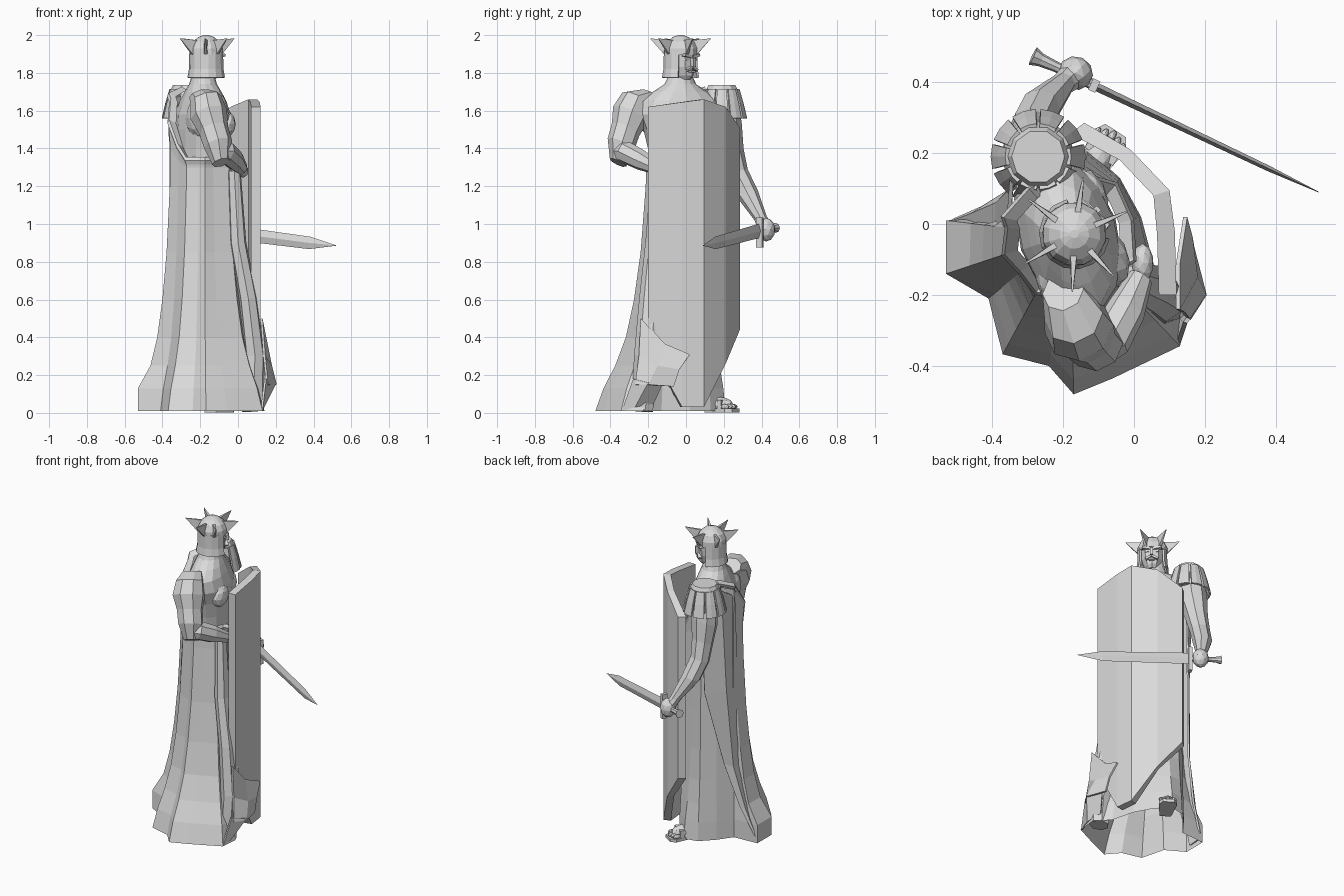
import bpy, bmesh
from math import cos, sin, radians, atan2
from mathutils import Vector, Matrix

if "Cube" in bpy.data.objects:
    bpy.data.objects.remove(bpy.data.objects["Cube"], do_unlink=True)

stone = bpy.data.materials.new("pale_stone")
stone.use_nodes = True
stone.diffuse_color = (.7, .7, .7, 1)
stone.node_tree.nodes["Principled BSDF"].inputs["Base Color"].default_value = (.7, .7, .7, 1)


def finish(name, bm):
    """Turn a bmesh into a flat shaded stone object."""
    bmesh.ops.recalc_face_normals(bm, faces=bm.faces)
    mesh = bpy.data.meshes.new(name)
    bm.to_mesh(mesh)
    bm.free()
    mesh.materials.append(stone)
    obj = bpy.data.objects.new(name, mesh)
    bpy.context.collection.objects.link(obj)
    return obj


def loft(name, rings, closed=True, cap=True):
    """Skin a sequence of equally long point rings."""
    bm = bmesh.new()
    rows = [[bm.verts.new(p) for p in ring] for ring in rings]
    count = len(rows[0])
    for low, high in zip(rows, rows[1:]):
        for i in range(count if closed else count - 1):
            j = (i + 1) % count
            bm.faces.new((low[i], low[j], high[j], high[i]))
    if cap and closed:
        bm.faces.new(rows[0])
        bm.faces.new(rows[-1])
    return finish(name, bm)


def sheet(name, rows, thickness=.012):
    """Cloth panel given a little thickness."""
    obj = loft(name, rows, closed=False)
    mod = obj.modifiers.new("thickness", "SOLIDIFY")
    mod.thickness = thickness
    return obj


def tube(name, stations, sides=8, ref=(1, 0, 0)):
    """Limb along stations of (x, y, z, radius[, second radius])."""
    along = Vector(stations[-1][:3]) - Vector(stations[0][:3])
    u = along.cross(Vector(ref)).normalized()
    v = u.cross(along).normalized()
    rings = []
    for s in stations:
        angles = [radians(360 * i / sides) for i in range(sides)]
        rings.append([Vector(s[:3]) + u * s[3] * cos(a) + v * s[-1] * sin(a) for a in angles])
    return loft(name, rings)


def oval(center, z, depth, width, turn, sides=12, start=0, sweep=360):
    """Horizontal ellipse or arc, turned about the vertical."""
    steps = sides if sweep == 360 else sides - 1
    spin = Matrix.Rotation(radians(turn), 3, "Z")
    ring = []
    for i in range(sides):
        a = radians(start + sweep * i / steps)
        ring.append(spin @ Vector((depth * cos(a), width * sin(a), 0)) + Vector((*center, z)))
    return ring


def block(name, center, size, turn=0, roll=0, round_shape=False):
    """Scaled cube or faceted ball."""
    bm = bmesh.new()
    m = (Matrix.Translation(center) @ Matrix.Rotation(radians(turn), 4, "Z")
         @ Matrix.Rotation(radians(roll), 4, "X") @ Matrix.Diagonal((*size, 1)))
    if round_shape:
        bmesh.ops.create_icosphere(bm, subdivisions=2, radius=.5, matrix=m)
    else:
        bmesh.ops.create_cube(bm, size=1, matrix=m)
    return finish(name, bm)


# Torso and neck
trunk = [(1.1, .13, .16), (1.3, .13, .16), (1.4, .135, .175), (1.5, .14, .2), (1.58, .135, .23),
         (1.65, .11, .22), (1.7, .09, .15), (1.74, .073, .085), (1.78, .062, .066), (1.85, .055, .06)]
loft("torso", [oval((-.185, -.03), z, d, w, 18, 14) for z, d, w in trunk])
for side in (-1, 1):
    block("chest_muscle", (-.1 - side * .03, -.01 + side * .085, 1.53), (.11, .17, .15), 18, 0, True)
    block("shoulder_blade", (-.24 - side * .03, -.05 + side * .11, 1.56), (.13, .19, .22), 18, 0, True)

# Bent right arm behind the shield
tube("right_upper_arm", [(-.2, -.19, 1.685, .06), (-.17, -.26, 1.66, .085), (-.155, -.295, 1.58, .1),
                         (-.13, -.32, 1.5, .08), (-.105, -.345, 1.42, .077), (-.09, -.36, 1.325, .048)])
tube("right_forearm", [(-.115, -.375, 1.39, .045), (-.07, -.33, 1.385, .06), (-.02, -.24, 1.34, .055),
                       (.02, -.15, 1.295, .035)], ref=(0, 0, 1))
block("right_hand", (.025, -.11, 1.28), (.06, .11, .07), 0, 0, True)

# Lowered left arm holding the sword
tube("left_arm", [(-.28, .2, 1.65, .08), (-.285, .215, 1.5, .085), (-.29, .24, 1.38, .068),
                  (-.292, .27, 1.27, .06), (-.265, .325, 1.16, .058), (-.2, .395, 1.03, .034),
                  (-.17, .42, .98, .04)])
block("left_hand", (-.165, .425, .97), (.1, .095, .125), -25, 0, True)

# Pauldron with hanging strips
loft("pauldron_cap", [oval((-.27, .19), z, r, r, 0, 10) for z, r in
                      ((1.58, .09), (1.66, .105), (1.7, .092), (1.735, .075))])
for i in range(10):
    a = 36 * i
    rows = [oval((-.27, .19), z, r, r, a, 3, -15, 30) for z, r in ((1.715, .093), (1.64, .115), (1.56, .134))]
    sheet("pauldron_strip", rows)

# Sword
tube("sword_blade", [(-.12, .393, .965, .012, .038), (.38, .156, .9, .008, .033), (.52, .09, .886, .001)],
     4, (0, 0, 1))
block("sword_guard", (-.112, .39, .955), (.022, .035, .16), -25)
tube("sword_grip", [(-.11, .39, .96, .015), (-.22, .443, .973, .015), (-.262, .462, .978, .019),
                    (-.285, .473, .98, .027)], 8, (0, 0, 1))

# Head, helmet and face
HEAD, FACE = (-.168, -.028), 47
loft("head", [oval((-.163, -.022), z, d, w, FACE, 10) for z, d, w in
              ((1.765, .055, .03), (1.785, .072, .045), (1.83, .074, .066), (1.9, .078, .072), (1.95, .06, .06))])
sheet("helmet_neck_guard", [oval(HEAD, z, r, r, FACE, 11, 55, 250) for z, r in
                            ((1.775, .1), (1.82, .092), (1.91, .09))])
loft("helmet_dome", [oval(HEAD, z, r, r, FACE, 12) for z, r in
                     ((1.895, .091), (1.93, .09), (1.965, .074), (1.99, .042), (2.0, .012))])


def on_head(out, across, z):
    return Matrix.Rotation(radians(FACE), 3, "Z") @ Vector((out, across, 0)) + Vector((*HEAD, z))


block("nose", on_head(.086, 0, 1.857), (.03, .018, .045), FACE)
block("mouth", on_head(.081, 0, 1.808), (.018, .035, .01), FACE)
for side in (-1, 1):
    block("brow", on_head(.075, side * .032, 1.89), (.026, .05, .014), FACE, side * 12)
    block("eye", on_head(.069, side * .03, 1.87), (.018, .024, .01), FACE)
    block("moustache", on_head(.08, side * .02, 1.823), (.022, .04, .013), FACE, -side * 30)

# Radiating helmet spikes
for angle in (81, 23, -47, -92, -149, 143):
    d = Vector((cos(radians(angle)), sin(radians(angle)), 0))
    n = Vector((-d.y, d.x, 0)) * .009
    c = Vector((*HEAD, 0))
    low, top, tip = c + d * .085, c + d * .055, c + d * .163
    low.z, top.z, tip.z = 1.895, 1.972, 1.983
    loft("helmet_spike", [[p - n * k for p, k in ((low, 1), (top, 1), (tip, .2))],
                          [p + n * k for p, k in ((low, 1), (top, 1), (tip, .2))]])

# Curved shield: outer edge, inner edge, top and bottom heights
shield = [(.12, -.2, .07, -.2, 1.62, .35), (.115, -.02, .065, -.03, 1.645, .03), (.1, .095, .055, .08, 1.66, .03),
          (-.01, .21, -.04, .18, 1.62, .26), (-.14, .285, -.18, .255, 1.51, .44)]
loft("shield", [[(a, b, lo), (a, b, hi), (c, d, hi), (c, d, lo)] for a, b, c, d, hi, lo in shield])

# Robe: a waist ellipse blending into a flared, pointed hem
hem = [(.13, -.344), (-.06, -.435), (-.17, -.48), (-.24, -.4), (-.37, -.367), (-.41, -.21), (-.53, -.14),
       (-.53, .01), (-.365, .02), (-.3, .11), (-.22, .19), (-.13, .21), (-.04, .13), (.02, .02),
       (.06, -.13), (.14, -.225)]
CX, CY = -.18, -.03


def robe_ring(z, flare, drape=0, swell=0):
    ring = []
    for i, (hx, hy) in enumerate(hem):
        a = atan2(hy - CY, hx - CX)
        fold = 1 + .045 * (-1) ** i
        x, y = CX + (.18 + swell) * fold * cos(a), CY + (.173 + swell) * fold * sin(a)
        lift = drape * max(0, .65 * sin(a) - .75 * cos(a))
        spread = 1 if hx < -.5 and z < .2 else flare  # the trailing corner falls straight
        ring.append((x + (hx - x) * spread, y + (hy - y) * spread, z + lift))
    return ring


loft("robe", [robe_ring(.01, 1), robe_ring(.13, .84), robe_ring(.25, .61), robe_ring(.4, .4),
              robe_ring(.6, .24), robe_ring(.85, .11), robe_ring(1.2, .01),
              robe_ring(1.3, 0, .18), robe_ring(1.33, 0, .36, .005)], cap=False)

# Diagonal rolled edge along the top of the robe
edge = robe_ring(1.335, 0, .38, .005)
loft("robe_rolled_edge", [[(CX + (x - CX) * grow, CY + (y - CY) * grow, z + rise) for x, y, z in edge]
                          for grow, rise in ((1, -.02), (1.05, 0), (1, .02), (.8, 0))], cap=False)

# Cape falling from the left shoulder
sheet("cape", [[(-.25, .2, 1.6), (-.35, .13, 1.68), (-.36, 0, 1.6)],
               [(-.27, .19, 1.0), (-.36, .09, 1.0), (-.36, -.03, 1.0)],
               [(-.35, .1, .52), (-.39, .06, .5), (-.39, -.04, .5)],
               [(-.43, .05, .24), (-.46, .03, .22), (-.45, -.06, .2)],
               [(-.51, .015, .06), (-.525, .005, .04), (-.51, -.08, .02)]])

# Cloth hanging from the bent arm and spilling past the shield
tube("hanging_cloth", [(-.02, -.15, 1.28, .035, .035), (.0, -.16, .9, .055, .045), (.055, -.18, .6, .068, .05),
                       (.09, -.2, .3, .075, .055), (.08, -.23, .01, .06, .06)], 7)
sheet("upper_spill", [[(.13, -.24, .5), (.13, -.11, .365), (.15, .02, .31)],
                      [(.145, -.25, .3), (.18, -.15, .25), (.165, -.035, .23)],
                      [(.16, -.27, .15), (.205, -.2, .15), (.17, -.065, .14)]])
sheet("lower_spill", [[(.15, -.28, .18), (.205, -.2, .16), (.15, -.12, .16)],
                      [(.13, -.34, .01), (.14, -.27, .03), (.12, -.17, .05)]])

# Sandalled left foot
TOE = 57
foot = Vector((-.098, .192, 0))
step = Vector((cos(radians(TOE)), sin(radians(TOE)), 0))
across = Vector((-step.y, step.x, 0))
sole = [(-.09, .035), (-.02, .045), (.05, .055), (.085, .035)]
loft("sandal_sole", [[foot + step * s + across * w * side + Vector((0, 0, z)) for side, z in
                      ((-1, .002), (1, .002), (1, .022), (-1, .022))] for s, w in sole])
block("foot", foot - step * .02 + Vector((0, 0, .045)), (.17, .09, .08), TOE, 0, True)
block("ankle", foot - step * .06 + Vector((0, 0, .1)), (.08, .075, .18), TOE, 0, True)
block("sandal_strap", foot + step * .01 + Vector((0, 0, .044)), (.025, .095, .05), TOE)
for i in range(5):
    block("toe", foot + step * (.06 - .008 * abs(i - 2)) + across * (i - 2) * .021 + Vector((0, 0, .033)),
          (.05, .022, .028), TOE, 0, True)
